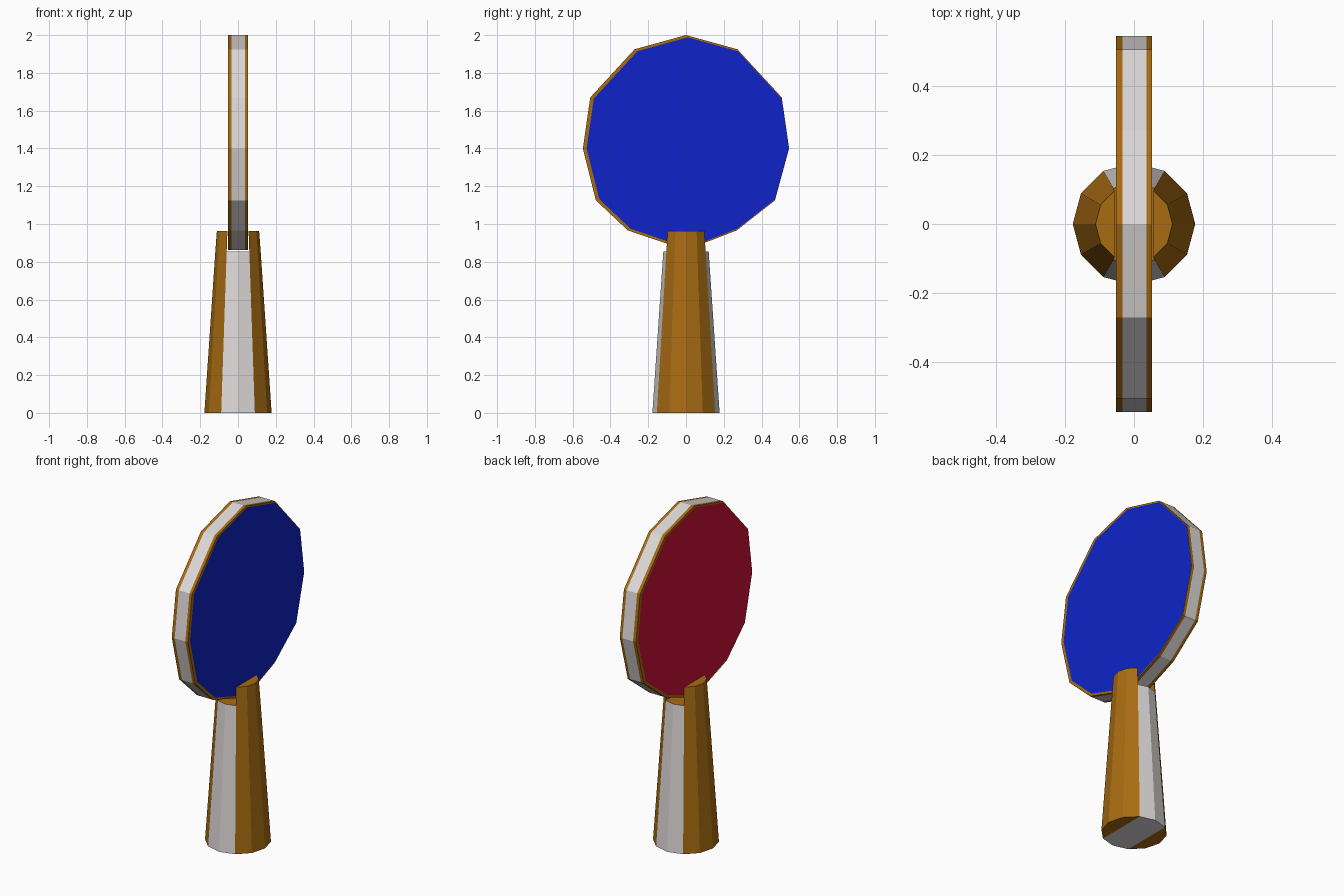
import bpy, bmesh, math

if "Cube" in bpy.data.objects:
    bpy.data.objects.remove(bpy.data.objects["Cube"])


def srgb(r, g, b):
    f = lambda c: c / 12.92 if c <= 0.04045 else ((c + 0.055) / 1.055) ** 2.4
    return (f(r / 255), f(g / 255), f(b / 255), 1)


def material(name, rgb):
    m = bpy.data.materials.new(name)
    m.diffuse_color = srgb(*rgb)
    m.use_nodes = True
    m.node_tree.nodes["Principled BSDF"].inputs["Base Color"].default_value = m.diffuse_color
    return m


MATS = [material("wood", (168, 108, 18)), material("white", (222, 217, 217)),
        material("blue rubber", (14, 36, 200)), material("red rubber", (205, 16, 55))]
WOOD, WHITE, BLUE, RED = range(4)


def finish(name, bm):
    bmesh.ops.recalc_face_normals(bm, faces=bm.faces)
    mesh = bpy.data.meshes.new(name)
    bm.to_mesh(mesh)
    bm.free()
    for m in MATS:
        mesh.materials.append(m)
    ob = bpy.data.objects.new(name, mesh)
    bpy.context.collection.objects.link(ob)
    return ob


def face(bm, verts, mat):
    bm.faces.new(verts).material_index = mat


def bridge(bm, a, b, mat):
    n = len(a)
    for i in range(n):
        face(bm, (a[i], a[(i + 1) % n], b[(i + 1) % n], b[i]), mat)


# Blade: twelve-sided outline (y, z), wood / white / wood layers along x
outline = [(0, 2), (0.272, 1.925), (0.507, 1.67), (0.546, 1.4), (0.471, 1.125), (0.268, 0.966),
           (0, 0.862), (-0.308, 0.966), (-0.477, 1.125), (-0.546, 1.4), (-0.507, 1.67), (-0.272, 1.925)]
bm = bmesh.new()
layers = [[bm.verts.new((x, y, z)) for y, z in outline] for x in (-0.053, -0.034, 0.036, 0.053)]
for k, mat in enumerate((WOOD, WHITE, WOOD)):
    bridge(bm, layers[k], layers[k + 1], mat)
# Rubber faces inset in the blade, each shifted a little sideways
for ring, x, shift, mat in ((layers[0], -0.053, -0.009, RED), (layers[3], 0.053, 0.009, BLUE)):
    inner = [bm.verts.new((x, y * 0.98 + shift, 1.4 + (z - 1.4) * 0.98)) for y, z in outline]
    bridge(bm, ring, inner, WOOD)
    face(bm, inner, mat)
finish("blade", bm)

# Handle: tapered twelve-sided grip, white core strip and two raised wood cheeks
bm = bmesh.new()
low, mid, top = [[bm.verts.new((r * math.cos(i * math.pi / 6), r * math.sin(i * math.pi / 6), z))
                  for i in range(12)] for r, z in ((0.178, 0), (0.12, 0.855), (0.112, 0.962))]
for i in range(12):
    j = (i + 1) % 12
    face(bm, (low[i], low[j], mid[j], mid[i]), WHITE if i in (2, 3, 8, 9) else WOOD)
core = (2, 3, 4, 8, 9, 10)
face(bm, [low[i] for i in core], WHITE)
face(bm, [mid[i] for i in core], WOOD)
for cheek in ((10, 11, 0, 1, 2), (4, 5, 6, 7, 8)):
    face(bm, [low[i] for i in cheek], WOOD)
    face(bm, [top[i] for i in cheek], WOOD)
    bridge(bm, [mid[i] for i in cheek], [top[i] for i in cheek], WOOD)
for v in [v for v in bm.verts if not v.link_faces]:
    bm.verts.remove(v)
finish("handle", bm)
